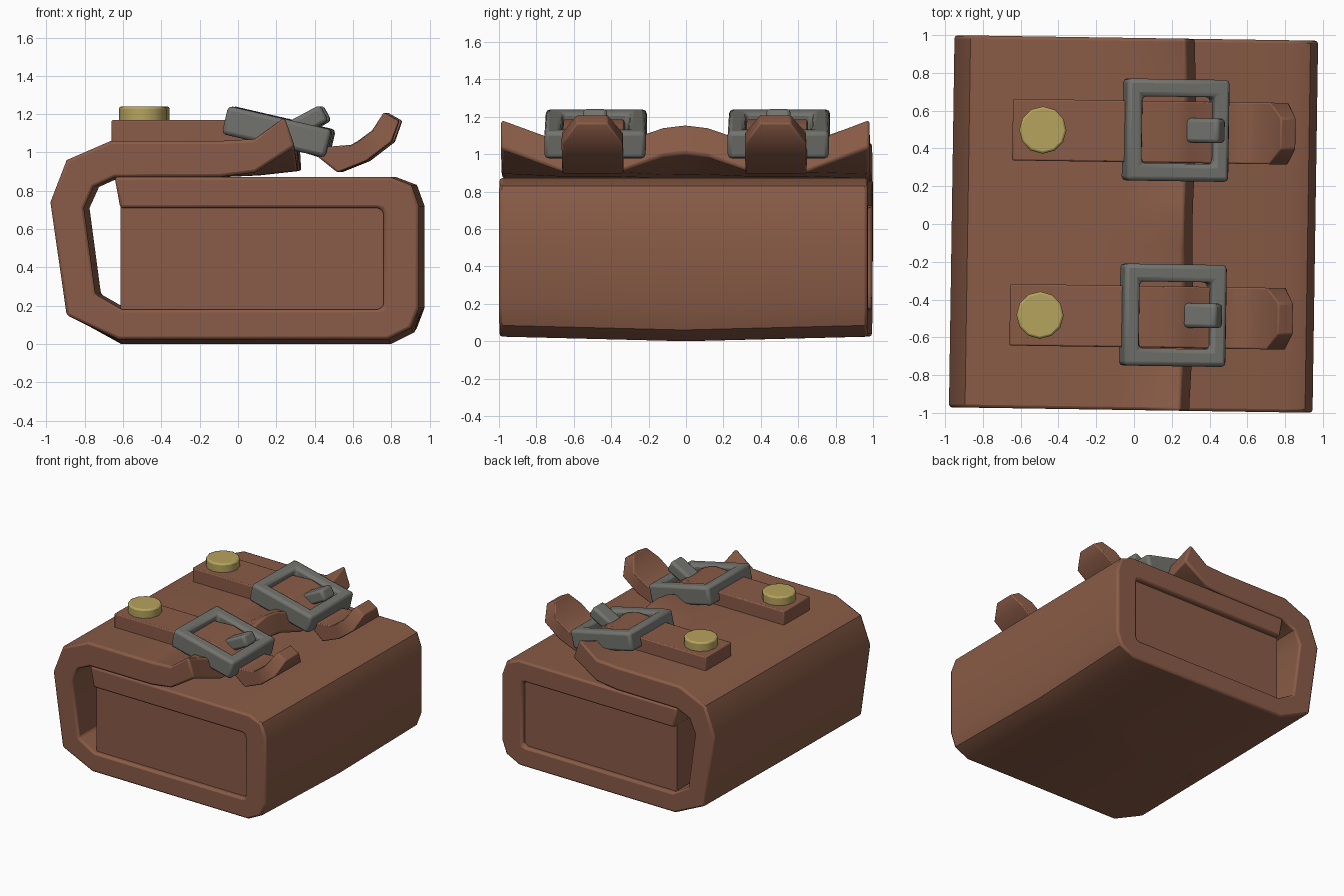
import bpy, bmesh, math
from mathutils import Matrix

if "Cube" in bpy.data.objects:
    bpy.data.objects.remove(bpy.data.objects["Cube"])

YAW = math.radians(-0.86)   # the bag stands very slightly turned


def material(name, rgb):
    m = bpy.data.materials.new(name)
    m.diffuse_color = (*rgb, 1)
    m.use_nodes = True
    m.node_tree.nodes["Principled BSDF"].inputs["Base Color"].default_value = m.diffuse_color
    return m


LEATHER = material("leather", (0.25, 0.105, 0.062))
BRASS = material("brass", (0.47, 0.37, 0.11))
STEEL = material("steel", (0.17, 0.17, 0.155))


def finish(name, bm, mat, bevel=0.015):
    bmesh.ops.recalc_face_normals(bm, faces=bm.faces)
    me = bpy.data.meshes.new(name)
    bm.to_mesh(me)
    bm.free()
    ob = bpy.data.objects.new(name, me)
    bpy.context.collection.objects.link(ob)
    me.materials.append(mat)
    ob.rotation_euler.z = YAW
    if bevel:
        b = ob.modifiers.new("bevel", 'BEVEL')
        b.width, b.segments = bevel, 2
        b.limit_method, b.angle_limit = 'ANGLE', math.radians(50)
    bpy.ops.object.select_all(action='DESELECT')
    bpy.context.view_layer.objects.active = ob
    ob.select_set(True)
    bpy.ops.object.shade_smooth_by_angle(angle=math.radians(40))
    return ob


def strip(name, pairs, ys, place, bevel):
    """Thick band following (outer, inner) xz pairs, sampled across ys."""
    bm = bmesh.new()
    rows = [[[bm.verts.new(place(i, x, y, z)) for y in ys] for x, z in pair]
            for i, pair in enumerate(pairs)]
    n = len(ys)
    for a, b in zip(rows, rows[1:]):
        for s in (0, 1):
            for j in range(n - 1):
                bm.faces.new((a[s][j], a[s][j + 1], b[s][j + 1], b[s][j]))
        for j in (0, n - 1):
            bm.faces.new((a[0][j], b[0][j], b[1][j], a[1][j]))
    for r in (rows[0], rows[-1]):
        for j in range(n - 1):
            bm.faces.new((r[0][j], r[0][j + 1], r[1][j + 1], r[1][j]))
    return finish(name, bm, LEATHER, bevel)


def box(name, size, matrix, mat, bevel):
    bm = bmesh.new()
    bmesh.ops.create_cube(bm, size=1, matrix=matrix @ Matrix.Diagonal((*size, 1)))
    return finish(name, bm, mat, bevel)


# wrapped leather body: flap edge, round the spine, underneath, up and back
wrap = [((0.27, 1.06), (0.325, 0.905)), ((0.10, 1.055), (0.10, 0.88)),
        ((-0.08, 1.06), (-0.08, 0.872)), ((-0.65, 1.06), (-0.63, 0.87)),
        ((-0.88, 0.96), (-0.74, 0.82)), ((-0.965, 0.74), (-0.79, 0.71)),
        ((-0.88, 0.15), (-0.73, 0.26)), ((-0.61, 0.0), (-0.59, 0.18)),
        ((0.80, 0.0), (0.74, 0.18)), ((0.92, 0.06), (0.765, 0.187)),
        ((0.96, 0.19), (0.775, 0.21)), ((0.96, 0.72), (0.775, 0.68)),
        ((0.92, 0.83), (0.765, 0.703)), ((0.81, 0.872), (0.74, 0.71)),
        ((-0.63, 0.872), (-0.60, 0.71))]
wave = {0.985: 0.13, 0.65: 0.0, 0.35: 0.0, 0.12: 0.085, 0.0: 0.10}
ys = sorted({s * y for y in wave for s in (-1, 1)})


def place_wrap(i, x, y, z):
    w = wave[abs(y)]
    if i < 2:                       # wavy flap edge
        z += w * (1.0, 0.12)[i]
        x -= 0.1 * w * (i == 0)
    if z < 0.1:                     # belly sags in the middle
        z += 0.025 * abs(y)
    return x, y, z


strip("leather_wrap", wrap, ys, place_wrap, 0.016)

# side panels closing the inside
box("inner_block", (1.42, 1.89, 0.58), Matrix.Translation((0.11, 0, 0.445)), LEATHER, 0)

strap = [((-0.65, 1.17), (-0.65, 1.04)), ((-0.05, 1.17), (-0.05, 1.05)),
         ((0.20, 1.185), (0.20, 1.05)), ((0.29, 1.155), (0.26, 1.03)),
         ((0.48, 1.03), (0.43, 0.975)), ((0.60, 1.04), (0.53, 0.895)),
         ((0.635, 1.06), (0.68, 0.955)), ((0.71, 1.115), (0.81, 1.055)),
         ((0.77, 1.21), (0.85, 1.165))]

for side, cy in (("front", -0.49), ("back", 0.49)):
    # strap with a curled, narrowed tip
    def place_strap(i, x, y, z, cy=cy):
        return x, cy + y * (0.5 if i == len(strap) - 1 else 1), z
    strip(side + "_strap", strap, (-0.163, 0.163), place_strap, 0.008)

    # brass stud
    bm = bmesh.new()
    bmesh.ops.create_cone(bm, cap_ends=True, segments=12, radius1=0.125, radius2=0.125,
                          depth=0.09, matrix=Matrix.Translation((-0.49, cy, 1.195)))
    finish(side + "_stud", bm, BRASS, 0.012)

    # square buckle frame, tilted down towards the tip
    bm = bmesh.new()
    tilt = Matrix.Translation((0.213, cy + 0.01, 1.108)) @ Matrix.Rotation(math.radians(13), 4, 'Y')
    rings = []
    for sx, sy in ((-1, -1), (1, -1), (1, 1), (-1, 1)):
        section = ((0.277, 0.27, -0.075), (0.277, 0.27, 0.075),
                   (0.195, 0.177, 0.075), (0.195, 0.177, -0.075))
        rings.append([bm.verts.new((sx * a, sy * b, c)) for a, b, c in section])
    for k in range(4):
        a, b = rings[k], rings[(k + 1) % 4]
        for j in range(4):
            m = (j + 1) % 4
            bm.faces.new((a[j], b[j], b[m], a[m]))
    bm.transform(tilt)
    finish(side + "_buckle", bm, STEEL, 0.022)

    # buckle prong sticking up over the frame
    prong = Matrix.Translation((0.37, cy + 0.01, 1.16)) @ Matrix.Rotation(math.radians(-28), 4, 'Y')
    box(side + "_prong", (0.20, 0.13, 0.095), prong, STEEL, 0.02)
